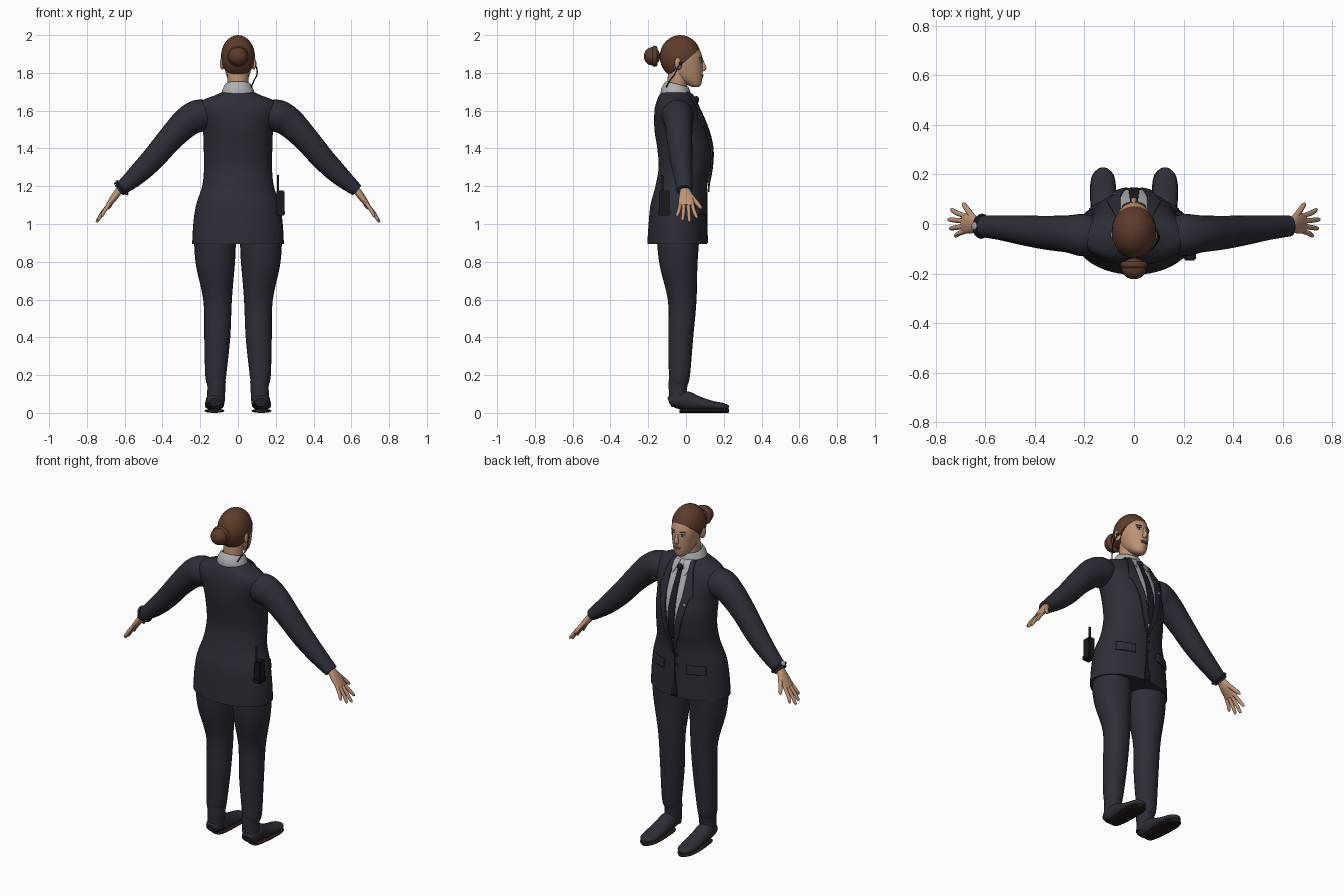
import bpy, bmesh, math
from mathutils import Vector, Matrix

if "Cube" in bpy.data.objects:
    bpy.data.objects.remove(bpy.data.objects["Cube"], do_unlink=True)

SIDES = (("left", 1), ("right", -1))
Y, Z = Vector((0, 1, 0)), Vector((0, 0, 1))
made = []


def material(name, *rgb):
    m = bpy.data.materials.new(name)
    m.use_nodes = True
    m.diffuse_color = (*rgb, 1)
    m.node_tree.nodes["Principled BSDF"].inputs["Base Color"].default_value = (*rgb, 1)
    return m


suit = material("navy suit", .026, .027, .038)
shirt = material("grey shirt", .42, .43, .44)
dark = material("dark tie", .012, .013, .02)
black = material("black plastic", .01, .01, .012)
skin = material("skin", .52, .29, .18)
hair = material("brown hair", .11, .045, .024)
sole = material("brown sole", .02, .011, .01)
lips = material("lips", .36, .14, .1)
silver = material("silver", .4, .4, .42)
white = material("eye white", .6, .57, .53)


def finish(name, bm, mat):
    bmesh.ops.recalc_face_normals(bm, faces=bm.faces)
    mesh = bpy.data.meshes.new(name)
    bm.to_mesh(mesh)
    bm.free()
    mesh.materials.append(mat)
    ob = bpy.data.objects.new(name, mesh)
    bpy.context.collection.objects.link(ob)
    made.append(ob)
    return ob


def spline(rows, steps=5):
    """Smooth curve through rows of numbers."""
    out = []
    for i in range(len(rows) - 1):
        a, b, c, d = rows[max(i - 1, 0)], rows[i], rows[i + 1], rows[min(i + 2, len(rows) - 1)]
        for k in range(steps):
            t = k / steps
            out.append([q + t / 2 * (r - p + t * (2 * p - 5 * q + 4 * r - s + t * (3 * (q - r) + s - p)))
                        for p, q, r, s in zip(a, b, c, d)])
    return out + [list(rows[-1])]


def loft(name, rings, mat, caps=True):
    bm = bmesh.new()
    rows = [[bm.verts.new(p) for p in ring] for ring in rings]
    n = len(rows[0])
    for a, b in zip(rows, rows[1:]):
        for i in range(n):
            j = (i + 1) % n
            bm.faces.new((a[i], a[j], b[j], b[i]))
    if caps:
        bm.faces.new(rows[0])
        bm.faces.new(rows[-1])
    return finish(name, bm, mat)


def tube(name, rows, mat, up=Y, sx=1, n=24, steps=5):
    """Rows are x, y, z, radius across, radius along up."""
    pts = spline([(r[0] * sx, *r[1:]) for r in rows], steps)
    rings = []
    for i, p in enumerate(pts):
        t = Vector(pts[min(i + 1, len(pts) - 1)][:3]) - Vector(pts[max(i - 1, 0)][:3])
        u = t.cross(up).normalized()
        v = u.cross(t).normalized()
        rings.append([Vector(p[:3]) + u * p[3] * math.cos(a) + v * p[4] * math.sin(a)
                      for a in (math.tau * k / n for k in range(n))])
    return loft(name, rings, mat)


def body(name, rows, mat, tilt=0, caps=True, n=48):
    """Level oval rings: z, half width, back y, front y."""
    rings = []
    for z, w, back, front in spline(rows):
        ring = []
        for k in range(n):
            a = math.tau * k / n
            y = (back + front) / 2 + (front - back) / 2 * math.sin(a)
            ring.append((w * math.cos(a), y, z - tilt * (y + .05)))
        rings.append(ring)
    return loft(name, rings, mat, caps)


def ball(name, at, size, mat, rot=None):
    bm = bmesh.new()
    m = Matrix.Translation(at) @ (rot or Matrix()) @ Matrix.Diagonal((*size, 1))
    bmesh.ops.create_uvsphere(bm, u_segments=24, v_segments=16, radius=1, matrix=m)
    return finish(name, bm, mat)


def box(name, at, size, mat, bevel=.006):
    bm = bmesh.new()
    bmesh.ops.create_cube(bm, size=1, matrix=Matrix.Translation(at) @ Matrix.Diagonal((*size, 1)))
    bmesh.ops.bevel(bm, geom=bm.edges[:], offset=bevel, segments=2, affect='EDGES')
    return finish(name, bm, mat)


# Jacket
TORSO = [(.895, .243, -.205, .112), (1, .237, -.198, .108), (1.1, .222, -.188, .108),
         (1.2, .19, -.162, .112), (1.3, .18, -.145, .13), (1.4, .182, -.152, .135),
         (1.5, .187, -.167, .112), (1.6, .215, -.167, .07), (1.65, .195, -.155, .045),
         (1.68, .125, -.143, .03), (1.7, .08, -.125, .012)]
body("jacket", TORSO, suit)
DENSE = spline(TORSO)


def front_y(x, z):
    for a, b in zip(DENSE, DENSE[1:]):
        if z <= b[0]:
            break
    t = (z - a[0]) / (b[0] - a[0])
    w, back, front = (p + t * (q - p) for p, q in zip(a[1:], b[1:]))
    return (back + front) / 2 + (front - back) / 2 * math.sqrt(max(0, 1 - (x / w) ** 2))


def patch(name, rows, mat, lift, sx=1, thick=.006, cols=10):
    """Plate that follows the chest; rows are z, inner x, outer x."""
    bm = bmesh.new()
    grid = []
    for i in range(len(rows) - 1):
        last = i == len(rows) - 2
        for k in range(9 if last else 8):
            z, xa, xb = (p + k / 8 * (q - p) for p, q in zip(rows[i], rows[i + 1]))
            xs = [sx * (xa + (xb - xa) * c / cols) for c in range(cols + 1)]
            grid.append([bm.verts.new((x, front_y(x, z) + lift, z)) for x in xs])
    for a, b in zip(grid, grid[1:]):
        for c in range(cols):
            bm.faces.new((a[c], a[c + 1], b[c + 1], b[c]))
    ob = finish(name, bm, mat)
    mod = ob.modifiers.new("thickness", 'SOLIDIFY')
    mod.thickness, mod.offset = thick, 0


patch("shirt_front", [(1.695, -.06, .06), (1.5, -.055, .055), (1.22, -.002, .002)], shirt, .003)
patch("tie", [(1.66, -.012, .012), (1.4, -.023, .023), (1.25, -.012, .012)], dark, .008)
patch("jacket_opening", [(1.17, -.002, .002), (1.05, -.003, .003), (.9, -.02, .02)], dark, .002)
ball("tie_knot", (0, .055, 1.657), (.018, .014, .02), dark)
for z in (1.15, 1.09):
    ball("jacket_button", (-.014, front_y(0, z), z), (.009, .006, .009), black)
for side, s in SIDES:
    patch(side + "_lapel", [(1.695, .05, .07), (1.6, .055, .095), (1.52, .055, .11),
                            (1.5, .052, .092), (1.3, .018, .05), (1.17, 0, .004)], suit, .009, s, .009)
    patch(side + "_pocket_flap", [(1.1, .075, .175), (1.05, .075, .18)], suit, .006, s, .009)
    patch(side + "_collar_point", [(1.69, .012, .062), (1.66, .02, .058), (1.62, .038, .044)],
          shirt, .01, s)
ball("lapel_pin", (-.075, front_y(.075, 1.47) + .014, 1.47), (.009, .004, .009), silver)

# Sleeves, hands, trousers and shoes
ARM = [(.12, -.05, 1.585, .06, .06), (.2, -.045, 1.575, .085, .085), (.27, -.04, 1.54, .08, .075),
       (.36, -.035, 1.45, .068, .068), (.45, -.025, 1.345, .062, .06),
       (.54, -.015, 1.255, .052, .05), (.63, -.008, 1.178, .034, .042)]
PALM = [(.6, -.008, 1.2, .02, .025), (.63, -.005, 1.175, .02, .028),
        (.66, .002, 1.135, .018, .041), (.69, .002, 1.095, .012, .04)]
FINGERS = [("index", .032, .738, .056, 1.03), ("middle", .012, .749, .018, 1.01),
           ("ring", -.01, .743, -.018, 1.018), ("little", -.029, .723, -.047, 1.04)]
LEG = [(.122, -.042, .96, .112, .115), (.12, -.04, .8, .105, .102), (.108, -.02, .6, .076, .076),
       (.11, -.028, .4, .069, .066), (.118, -.035, .2, .056, .056),
       (.114, -.042, .15, .049, .05), (.118, -.045, .05, .047, .044)]
SHOE = [(.12, -.088, .055, .03, .025), (.12, -.06, .065, .045, .04), (.122, 0, .065, .048, .05),
        (.124, .06, .052, .049, .038), (.125, .13, .04, .051, .026), (.125, .19, .034, .044, .02),
        (.125, .218, .03, .026, .014), (.125, .226, .028, .01, .007)]
SOLE = [(.123, -.035, .011, .032, .011), (.123, 0, .011, .044, .011), (.125, .12, .011, .053, .011),
        (.125, .19, .011, .046, .011), (.125, .22, .011, .024, .011), (.125, .228, .011, .008, .008)]
for side, s in SIDES:
    tube(side + "_sleeve", ARM, suit, sx=s)
    tube(side + "_palm", PALM, skin, sx=s)
    for name, y, x2, y2, z2 in FINGERS:
        tube(f"{side}_{name}_finger", [(.68, y, 1.108, .01, .01), ((.69 + x2) / 2, (y + y2) / 2, (1.1 + z2) / 2, .01, .01),
             (x2 - .004, y2, z2 + .006, .008, .008), (x2, y2, z2, .003, .003)], skin, sx=s, n=12)
    tube(side + "_thumb", [(.645, .02, 1.155, .013, .014), (.667, .05, 1.12, .012, .012),
         (.684, .075, 1.09, .01, .01), (.69, .083, 1.08, .004, .004)], skin, sx=s, n=12)
    tube(side + "_trouser_leg", LEG, suit, sx=s)
    tube(side + "_shoe", SHOE, suit, up=Z, sx=s)
    tube(side + "_shoe_sole", SOLE, sole, up=Z, sx=s)

# Neck, shirt collar and head
body("neck", [(1.64, .06, -.11, .005), (1.72, .055, -.1, .005), (1.82, .055, -.095, .02)], skin)
body("shirt_collar", [(1.66, .092, -.135, .03), (1.7, .086, -.13, .028), (1.74, .068, -.108, .014),
                      (1.735, .06, -.1, .008)], shirt, tilt=.25, caps=False)
body("head", [(1.724, .018, .035, .066), (1.735, .034, .01, .078), (1.76, .05, -.035, .085),
              (1.79, .062, -.07, .088), (1.83, .071, -.09, .089), (1.87, .077, -.1, .088),
              (1.9, .078, -.11, .082), (1.93, .07, -.105, .067), (1.96, .052, -.085, .035),
              (1.98, .02, -.05, 0)], skin)
tube("nose", [(0, .08, 1.876, .007, .008), (0, .088, 1.85, .009, .01), (0, .094, 1.826, .013, .014),
              (0, .088, 1.812, .012, .008)], skin, n=16)
ball("upper_lip", (0, .086, 1.788), (.022, .007, .005), lips)
ball("lower_lip", (0, .085, 1.78), (.019, .007, .005), lips)
for side, s in SIDES:
    turn = Matrix.Rotation(-.4 * s, 4, 'Z')
    ball(side + "_eye", (.031 * s, .079, 1.862), (.014, .004, .007), white, turn)
    ball(side + "_iris", (.031 * s, .0815, 1.862), (.006, .003, .0065), dark, turn)
    ball(side + "_eyelid", (.031 * s, .08, 1.869), (.016, .005, .002), dark, turn)
    ball(side + "_eyebrow", (.032 * s, .078, 1.882), (.019, .005, .003), hair, turn)
    ball(side + "_ear", (.083 * s, -.04, 1.85), (.011, .021, .033), skin, Matrix.Rotation(.35 * s, 4, 'Z'))

# Swept-back hair, cut along the hairline, with a bun
cap = ball("hair_cap", (0, -.03, 1.885), (.09, .109, .115), hair)
bm = bmesh.new()
bm.from_mesh(cap.data)
cut = bmesh.ops.bisect_plane(bm, geom=bm.verts[:] + bm.edges[:] + bm.faces[:], plane_co=(0, .08, 1.932),
                             plane_no=(0, -.145, .17), clear_inner=True)
bmesh.ops.holes_fill(bm, edges=[e for e in bm.edges if e.is_boundary])
bm.to_mesh(cap.data)
bm.free()
ball("hair_bun", (0, -.18, 1.888), (.05, .043, .048), hair)


def ring(name, at, normal, major, minor, mat, squash=1):
    u = Vector(normal).cross(Y if abs(normal[1]) < .5 else Z).normalized()
    v = u.cross(Vector(normal)).normalized()
    rings = []
    for i in range(33):
        a = math.tau * i / 32
        out = u * math.cos(a) * squash + v * math.sin(a)
        rings.append([Vector(at) + out * (major + minor * math.cos(b)) + Vector(normal).normalized() * minor * math.sin(b)
                      for b in (math.tau * k / 10 for k in range(10))])
    return loft(name, rings, mat, caps=False)


ring("bun_coil", (0, -.165, 1.888), (0, 1, 0), .041, .015, hair)

# Earpiece cord, radio and watch
cord = [(.086, -.03, 1.85), (.099, -.045, 1.825), (.1, -.062, 1.79), (.085, -.085, 1.76), (.07, -.105, 1.725)]
tube("earpiece_cord", [(*p, .0035, .0035) for p in cord], black, n=8)
ball("earpiece", (.091, -.03, 1.85), (.008, .009, .01), black)
box("radio", (.225, -.115, 1.115), (.042, .055, .125), black)
box("radio_clip", (.225, -.115, 1.06), (.05, .064, .03), black)
tube("radio_antenna", [(.212, -.125, z, .006, .006) for z in (1.16, 1.21, 1.26)], black, n=10)
ring("watch_strap", (-.615, -.009, 1.19), (-.088, .007, -.077), .043, .008, black, .95)
ball("watch_face", (-.645, -.008, 1.222), (.016, .016, .006), silver, Matrix.Rotation(-.8, 4, 'Y'))

# Smooth shading with crisp edges
bpy.ops.object.select_all(action='DESELECT')
for ob in made:
    ob.select_set(True)
bpy.context.view_layer.objects.active = made[0]
bpy.ops.object.shade_smooth_by_angle(angle=math.radians(40))
